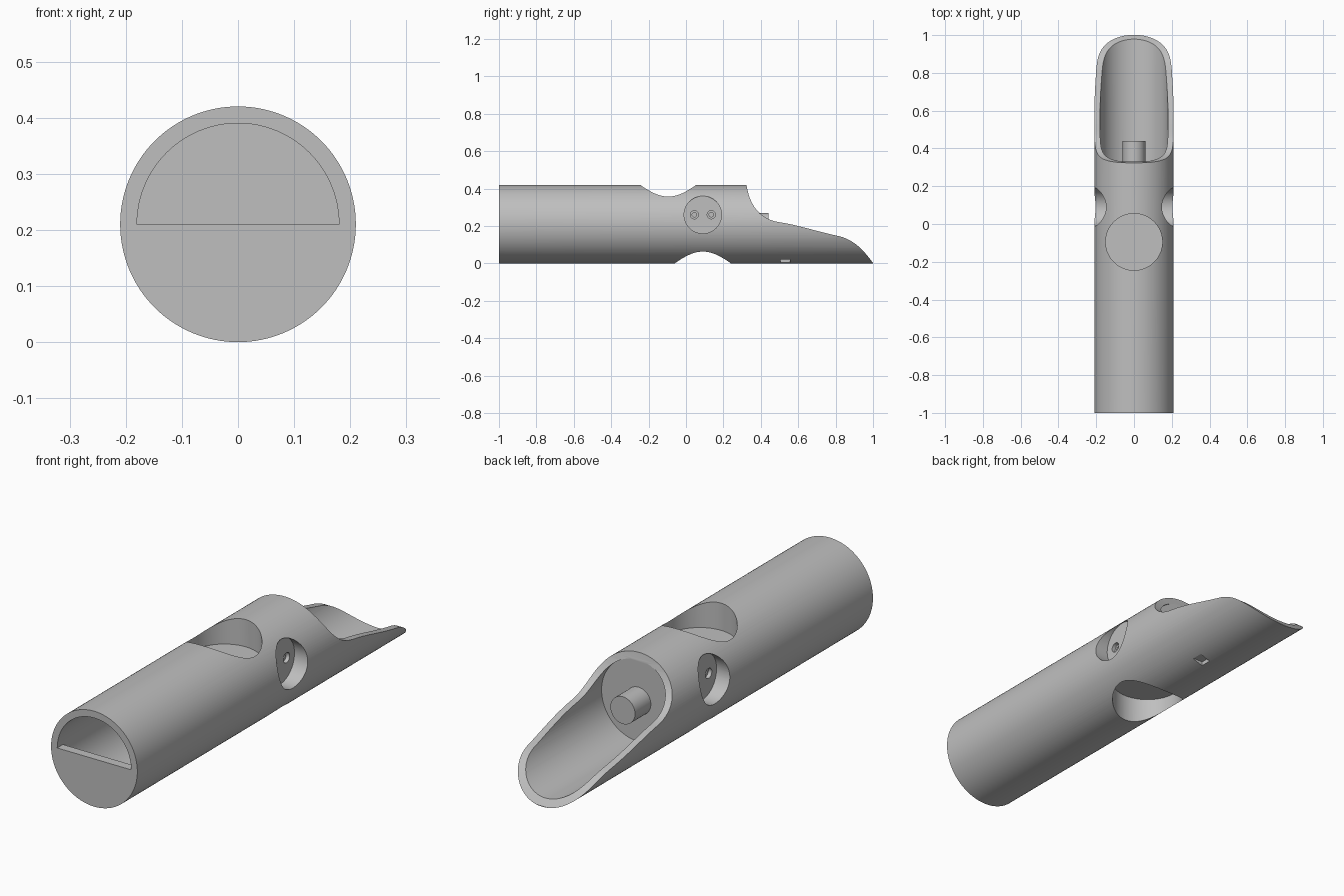
import bpy
import bmesh
import math
from mathutils import Matrix, Vector
from mathutils.geometry import interpolate_bezier

default = bpy.data.objects.get("Cube")
if default:
    bpy.data.objects.remove(default, do_unlink=True)

R = 0.21       # outer radius, also the height of the tube's axis
BORE = 0.18    # inner radius

grey = bpy.data.materials.new("plain grey")
grey.use_nodes = True
colour = (0.52, 0.52, 0.52, 1)
grey.diffuse_color = colour
grey.node_tree.nodes["Principled BSDF"].inputs["Base Color"].default_value = colour


def finish(name, bm):
    bmesh.ops.recalc_face_normals(bm, faces=bm.faces[:])
    mesh = bpy.data.meshes.new(name)
    bm.to_mesh(mesh)
    bm.free()
    mesh.materials.append(grey)
    ob = bpy.data.objects.new(name, mesh)
    bpy.context.collection.objects.link(ob)
    return ob


def rod(name, start, end, radius, sides=96):
    """Closed cylinder between two points."""
    a, b = Vector(start), Vector(end)
    turn = (b - a).to_track_quat('Z', 'Y').to_matrix().to_4x4()
    bm = bmesh.new()
    bmesh.ops.create_cone(bm, cap_ends=True, segments=sides, radius1=radius,
                          radius2=radius, depth=(b - a).length,
                          matrix=Matrix.Translation((a + b) / 2) @ turn)
    return finish(name, bm)


def box(name, centre, size):
    bm = bmesh.new()
    bmesh.ops.create_cube(bm, size=1, matrix=Matrix.Translation(centre)
                          @ Matrix.Diagonal((*size, 1)))
    return finish(name, bm)


def cut(target, cutter):
    """Subtract the cutter from the target and discard it."""
    cutter.hide_render = True
    mod = target.modifiers.new("cut", 'BOOLEAN')
    mod.operation = 'DIFFERENCE'
    mod.solver = 'EXACT'
    mod.object = cutter
    bpy.context.view_layer.objects.active = target
    bpy.ops.object.modifier_apply(modifier=mod.name)
    bpy.data.objects.remove(cutter, do_unlink=True)


def smooth(ob):
    bpy.ops.object.select_all(action='DESELECT')
    ob.select_set(True)
    bpy.context.view_layer.objects.active = ob
    bpy.ops.object.shade_smooth_by_angle(angle=math.radians(30))


# Tube body
body = rod("tube_body", (0, -1, R), (0, 1, R), R, 128)

# Open scoop at the back: bore, then a curved slice across the top
cut(body, rod("scoop_bore", (0, 0.33, R), (0, 1.1, R), BORE))
knots = [
    ((0.32, 0.45), (0.33, 0.32), (0.39, 0.235), (0.5, 0.22)),
    ((0.5, 0.22), (0.6, 0.205), (0.7, 0.17), (0.82, 0.145)),
    ((0.82, 0.145), (0.9, 0.125), (0.95, 0.07), (1.0, 0.002)),
]
outline = []
for p in knots:
    outline += interpolate_bezier(*[Vector((0, y, z)) for y, z in p], 14)[:-1]
outline += [Vector((0, 1.0, 0.002)), Vector((0, 1.1, 0.002)), Vector((0, 1.1, 0.45))]
bm = bmesh.new()
face = bm.faces.new([bm.verts.new(v + Vector((-0.3, 0, 0))) for v in outline])
side = bmesh.ops.extrude_face_region(bm, geom=[face])
bmesh.ops.translate(bm, vec=(0.6, 0, 0),
                    verts=[g for g in side["geom"] if isinstance(g, bmesh.types.BMVert)])
cut(body, finish("scoop_slice", bm))

# Front chamber with a plate left across the lower half of its mouth
chamber = rod("front_chamber", (0, -1.1, R), (0, -0.3, R), BORE)
cut(chamber, box("mouth_plate", (0, -1.08, R - 0.25), (1, 0.24, 0.5)))
cut(body, chamber)

# Round pockets in the top and the bottom
cut(body, rod("top_pocket", (0, -0.095, 0.3), (0, -0.095, 0.6), 0.15))
cut(body, rod("bottom_pocket", (0, 0.09, -0.2), (0, 0.09, 0.12), 0.15))

# Side pockets, each with two stepped screw holes
for s in (-1, 1):
    cut(body, rod("side_pocket", (s * 0.142, 0.09, 0.26), (s * 0.4, 0.09, 0.26), 0.1, 64))
    for y in (0.045, 0.135):
        for radius, floor in ((0.022, 0.125), (0.012, 0.1)):
            cut(body, rod("screw_hole", (s * floor, y, 0.26), (s * 0.16, y, 0.26), radius, 32))

# Small square recess under the scoop
cut(body, box("square_recess", (0.066, 0.53, 0), (0.05, 0.05, 0.044)))
smooth(body)

# Peg standing on the scoop's end wall
smooth(rod("scoop_peg", (0, 0.32, R), (0, 0.44, R), 0.06, 64))
